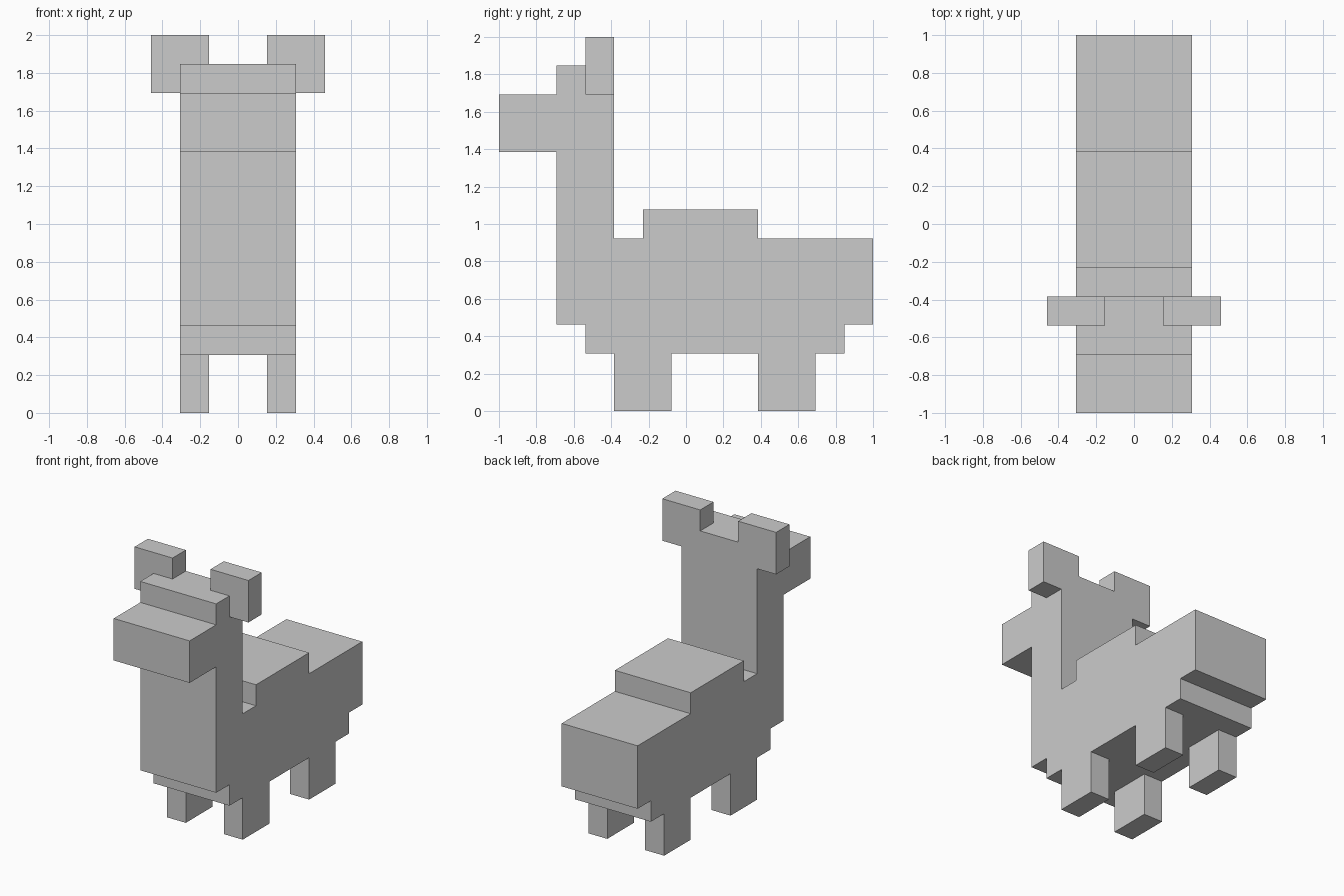
import bpy
import bmesh
from mathutils import Vector

if "Cube" in bpy.data.objects:
    bpy.data.objects.remove(bpy.data.objects["Cube"])

U = 2 / 13  # one block of the model's grid


def extrude_profile(name, points, shift, mirrored=False):
    """Make a solid from a flat outline (in blocks) swept along 'shift'."""
    bm = bmesh.new()
    face = bm.faces.new([bm.verts.new(Vector(p) * U) for p in points])
    swept = bmesh.ops.extrude_face_region(bm, geom=[face], use_keep_orig=True)
    verts = [v for v in swept["geom"] if isinstance(v, bmesh.types.BMVert)]
    bmesh.ops.translate(bm, verts=verts, vec=Vector(shift) * U)
    bmesh.ops.recalc_face_normals(bm, faces=bm.faces)
    mesh = bpy.data.meshes.new(name)
    bm.to_mesh(mesh)
    bm.free()
    obj = bpy.data.objects.new(name, mesh)
    bpy.context.collection.objects.link(obj)
    if mirrored:
        obj.modifiers.new("Mirror", "MIRROR").use_mirror_merge = False
    return obj


# Head, neck, back, saddle and belly as one stepped side outline (y, z)
side = [(0, 9), (2, 9), (2, 3), (3, 3), (3, 2), (12, 2), (12, 3), (13, 3),
        (13, 6), (9, 6), (9, 7), (5, 7), (5, 6), (4, 6), (4, 12), (2, 12),
        (2, 11), (0, 11)]
extrude_profile("body", [(-2, y - 6.5, z) for y, z in side], (4, 0, 0))

# Front and back leg pairs
for name, y in (("front_legs", 4), ("back_legs", 9)):
    outline = [(y, 0), (y + 2, 0), (y + 2, 2), (y, 2)]
    extrude_profile(name, [(1, a - 6.5, z) for a, z in outline], (1, 0, 0), True)

# Ears wrap the upper corners of the head (x, z)
ear = [(1, 12), (2, 12), (2, 11), (3, 11), (3, 13), (1, 13)]
extrude_profile("ears", [(x, 3 - 6.5, z) for x, z in ear], (0, 1, 0), True)
